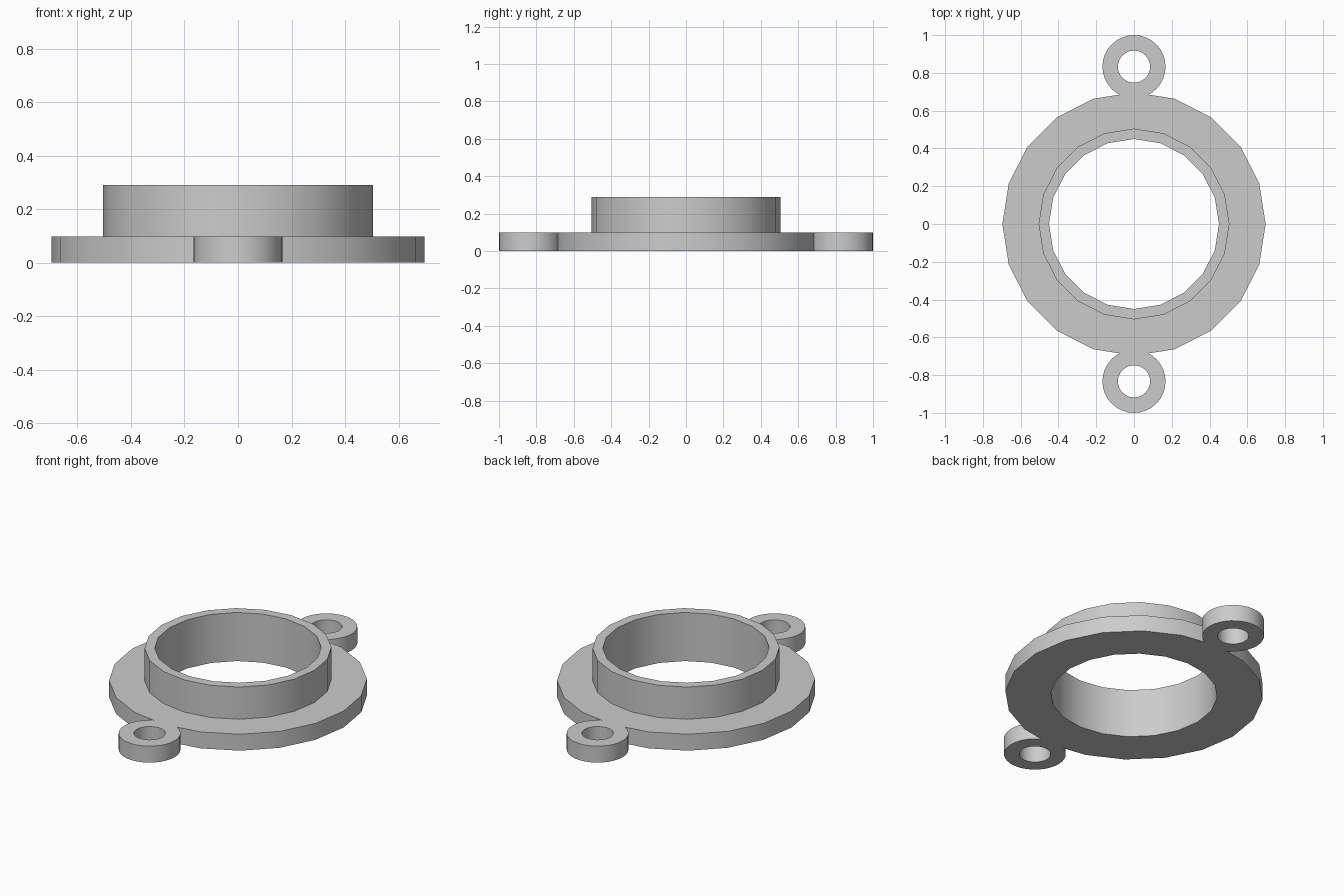
import bpy
import bmesh
from math import cos, sin, tau, radians

cube = bpy.data.objects.get("Cube")
if cube:
    bpy.data.objects.remove(cube, do_unlink=True)

GREY = (0.6, 0.6, 0.6, 1.0)
grey = bpy.data.materials.new("plain grey")
grey.use_nodes = True
grey.diffuse_color = GREY
grey.node_tree.nodes["Principled BSDF"].inputs["Base Color"].default_value = GREY


def lathe(name, profile, sides, y=0.0):
    """Spin a closed (radius, height) profile around a vertical axis."""
    bm = bmesh.new()
    rings = []
    for i in range(sides):
        a = tau * i / sides
        rings.append([bm.verts.new((r * cos(a), y + r * sin(a), z)) for r, z in profile])
    n = len(profile)
    for i in range(sides):
        here, there = rings[i], rings[(i + 1) % sides]
        for j in range(n):
            k = (j + 1) % n
            bm.faces.new((here[j], there[j], there[k], here[k]))
    bmesh.ops.recalc_face_normals(bm, faces=bm.faces)
    mesh = bpy.data.meshes.new(name)
    bm.to_mesh(mesh)
    bm.free()
    mesh.materials.append(grey)
    obj = bpy.data.objects.new(name, mesh)
    bpy.context.collection.objects.link(obj)
    return obj


# Flat flange with the raised collar around the bore
BORE, COLLAR, FLANGE = 0.45, 0.505, 0.697
BASE, TOP = 0.098, 0.29
flange = lathe("flange_with_collar",
               [(BORE, 0), (FLANGE, 0), (FLANGE, BASE),
                (COLLAR, BASE), (COLLAR, TOP), (BORE, TOP)], 20)
bpy.context.view_layer.objects.active = flange
flange.select_set(True)

# Mounting lugs front and back, fused into the flange
for name, side in (("front_lug", -1), ("back_lug", 1)):
    lug = lathe(name, [(0.085, 0), (0.167, 0), (0.167, BASE), (0.085, BASE)],
                32, side * 0.833)
    fuse = flange.modifiers.new(name, "BOOLEAN")
    fuse.operation = "UNION"
    fuse.solver = "EXACT"
    fuse.object = lug
    bpy.ops.object.modifier_apply(modifier=fuse.name)
    bpy.data.objects.remove(lug, do_unlink=True)

bpy.ops.object.shade_smooth_by_angle(angle=radians(30))
